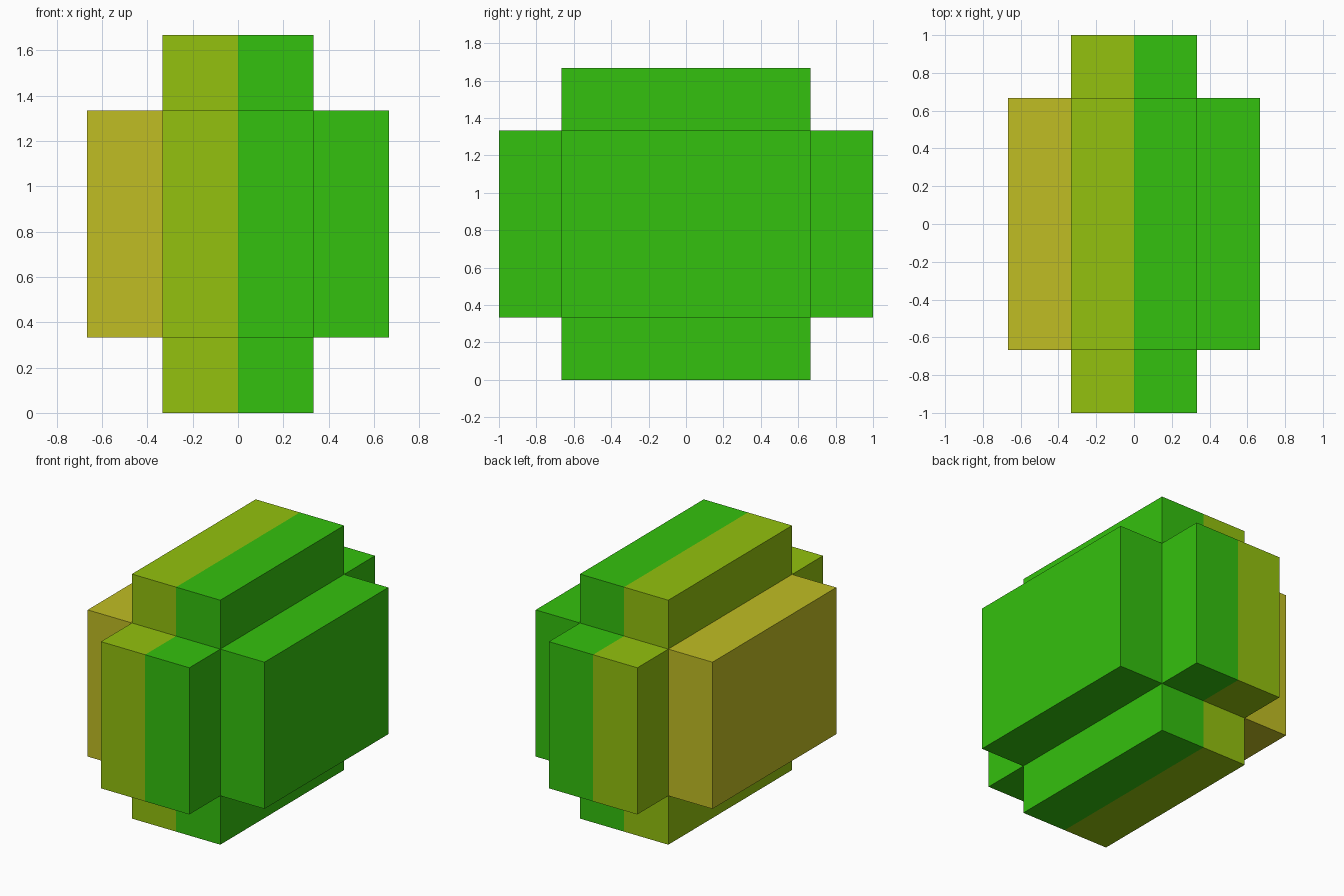
import bpy
import bmesh
from mathutils import Vector

cube = bpy.data.objects.get("Cube")
if cube:
    bpy.data.objects.remove(cube, do_unlink=True)

T = 1 / 3                                  # slab thickness
CORE = Vector((2 * T, 4 * T, 3 * T))       # block enclosed by the six slabs
CENTRE = Vector((0, 0, 2.5 * T))


def make_material(name, colour):
    mat = bpy.data.materials.new(name)
    mat.use_nodes = True
    mat.diffuse_color = colour
    mat.node_tree.nodes["Principled BSDF"].inputs["Base Color"].default_value = colour
    return mat


MATERIALS = [
    make_material("green", (0.034, 0.533, 0.0044, 1)),
    make_material("lime", (0.292, 0.533, 0.0044, 1)),
    make_material("mustard_yellow", (0.527, 0.509, 0.017, 1)),
]


def colour_index(x):
    """Colour bands run across the model from left to right."""
    if x > 0:
        return 0
    return 1 if x > -T - 0.001 else 2


def slab(name, axis, side):
    """Slab on one side of the core, open where it meets its neighbours."""
    size = CORE.copy()
    size[axis] = T
    middle = CENTRE.copy()
    middle[axis] += side * (CORE[axis] + T) / 2

    bm = bmesh.new()
    bmesh.ops.create_cube(bm, size=1)
    bmesh.ops.scale(bm, vec=size, verts=bm.verts)
    inner = [f for f in bm.faces if f.normal[axis] * side < -0.5]
    bmesh.ops.delete(bm, geom=inner, context='FACES')
    bmesh.ops.translate(bm, vec=middle, verts=bm.verts)

    # Cut along the middle so each half takes its own colour
    if axis != 0:
        geom = bm.verts[:] + bm.edges[:] + bm.faces[:]
        bmesh.ops.bisect_plane(bm, geom=geom, plane_co=(0, 0, 0), plane_no=(1, 0, 0))
    for face in bm.faces:
        face.material_index = colour_index(face.calc_center_median().x)

    mesh = bpy.data.meshes.new(name)
    bm.to_mesh(mesh)
    bm.free()
    for mat in MATERIALS:
        mesh.materials.append(mat)
    bpy.context.collection.objects.link(bpy.data.objects.new(name, mesh))


# Six slabs, one on each side of the core
for axis, names in enumerate((("right_slab", "left_slab"),
                              ("front_slab", "back_slab"),
                              ("bottom_slab", "top_slab"))):
    for side, name in zip((-1, 1), names):
        slab(name, axis, side)
